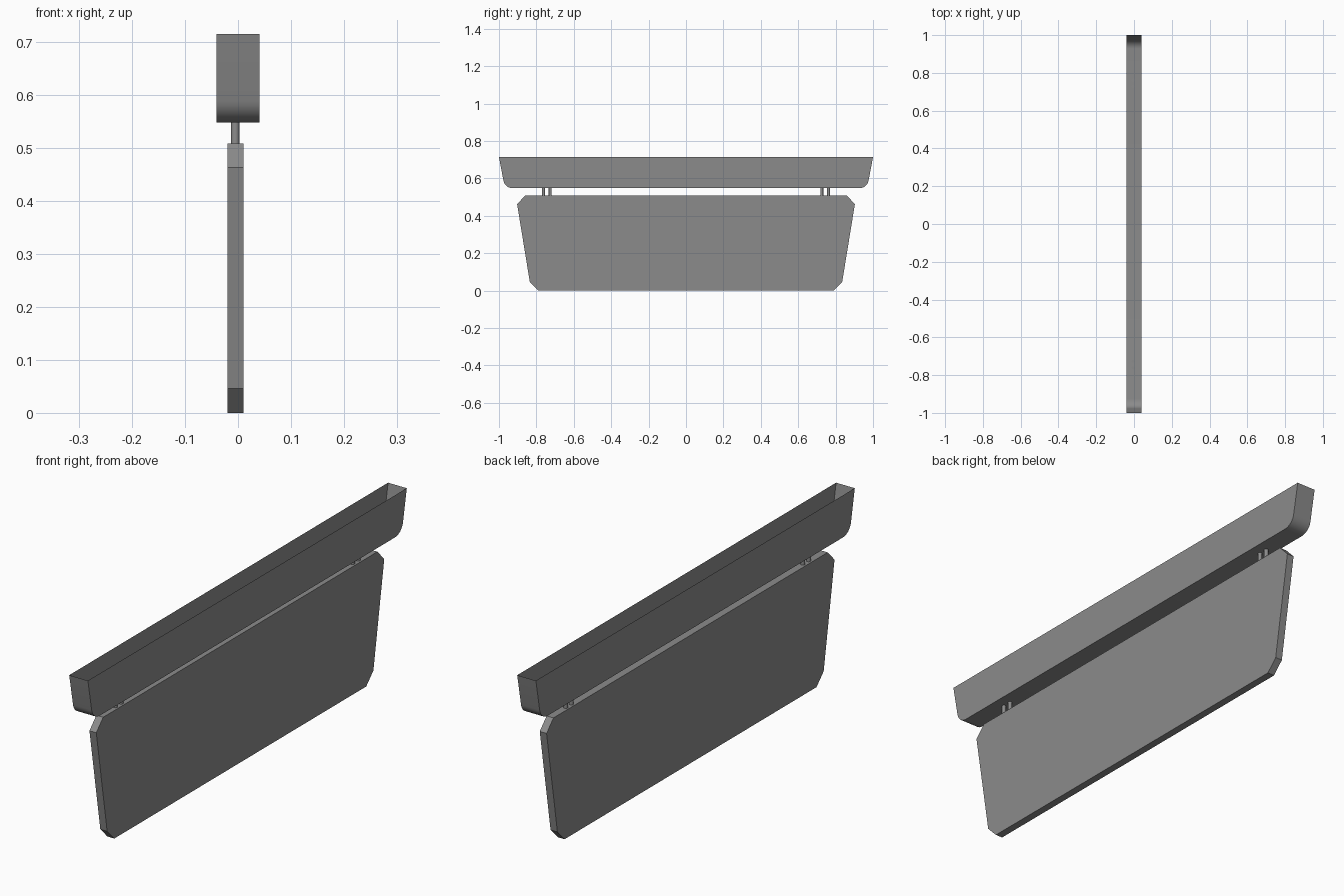
import bpy, bmesh, math

if "Cube" in bpy.data.objects:
    bpy.data.objects.remove(bpy.data.objects["Cube"])

grey = bpy.data.materials.new("grey")
grey.diffuse_color = (0.26, 0.26, 0.26, 1)
grey.use_nodes = True
grey.node_tree.nodes["Principled BSDF"].inputs["Base Color"].default_value = grey.diffuse_color


def extrude_profile(name, half, x0, x1, open_top=False, smooth=False):
    """Mirror a half outline (y, z), listed bottom to top, and extrude it along x."""
    outline = half + [(-y, z) for y, z in reversed(half)]
    bm = bmesh.new()
    left = [bm.verts.new((x0, y, z)) for y, z in outline]
    right = [bm.verts.new((x1, y, z)) for y, z in outline]
    bm.faces.new(left)
    bm.faces.new(right)
    n, top = len(outline), len(half) - 1
    rim = []
    for i in range(n):
        j = (i + 1) % n
        f = bm.faces.new((left[i], left[j], right[j], right[i]))
        if i == top:
            rim.append(f)
    bmesh.ops.recalc_face_normals(bm, faces=bm.faces)
    if open_top:
        bmesh.ops.delete(bm, geom=rim, context='FACES_ONLY')
    mesh = bpy.data.meshes.new(name)
    bm.to_mesh(mesh)
    bm.free()
    mesh.materials.append(grey)
    ob = bpy.data.objects.new(name, mesh)
    bpy.context.collection.objects.link(ob)
    if smooth:
        bpy.ops.object.select_all(action='DESELECT')
        ob.select_set(True)
        bpy.context.view_layer.objects.active = ob
        bpy.ops.object.shade_smooth_by_angle(angle=math.radians(30))
    return ob


# Hanging board with clipped corners
extrude_profile("hanging_board",
                [(0.79, 0), (0.835, 0.046), (0.903, 0.463), (0.86, 0.508)],
                -0.02, 0.01)

# Open-topped thin trough with rounded lower ends
r, tilt = 0.05, math.radians(10)
cy, cz = 0.927, 0.548 + r
trough = [(cy + r * math.sin(a), cz - r * math.cos(a))
          for a in ((math.pi / 2 - tilt) * i / 8 for i in range(9))]
trough.append((1.0, 0.715))
extrude_profile("trough", trough, -0.041, 0.041, open_top=True, smooth=True)

# Paired hanger pins between board and trough
for side in (-1, 1):
    for k in (-1, 1):
        bpy.ops.mesh.primitive_cylinder_add(
            vertices=16, radius=0.008, depth=0.044,
            location=(-0.005, side * 0.744 + k * 0.018, 0.528))
        pin = bpy.context.object
        pin.name = "hanger_pin"
        pin.data.materials.append(grey)
        bpy.ops.object.shade_smooth_by_angle(angle=math.radians(30))
